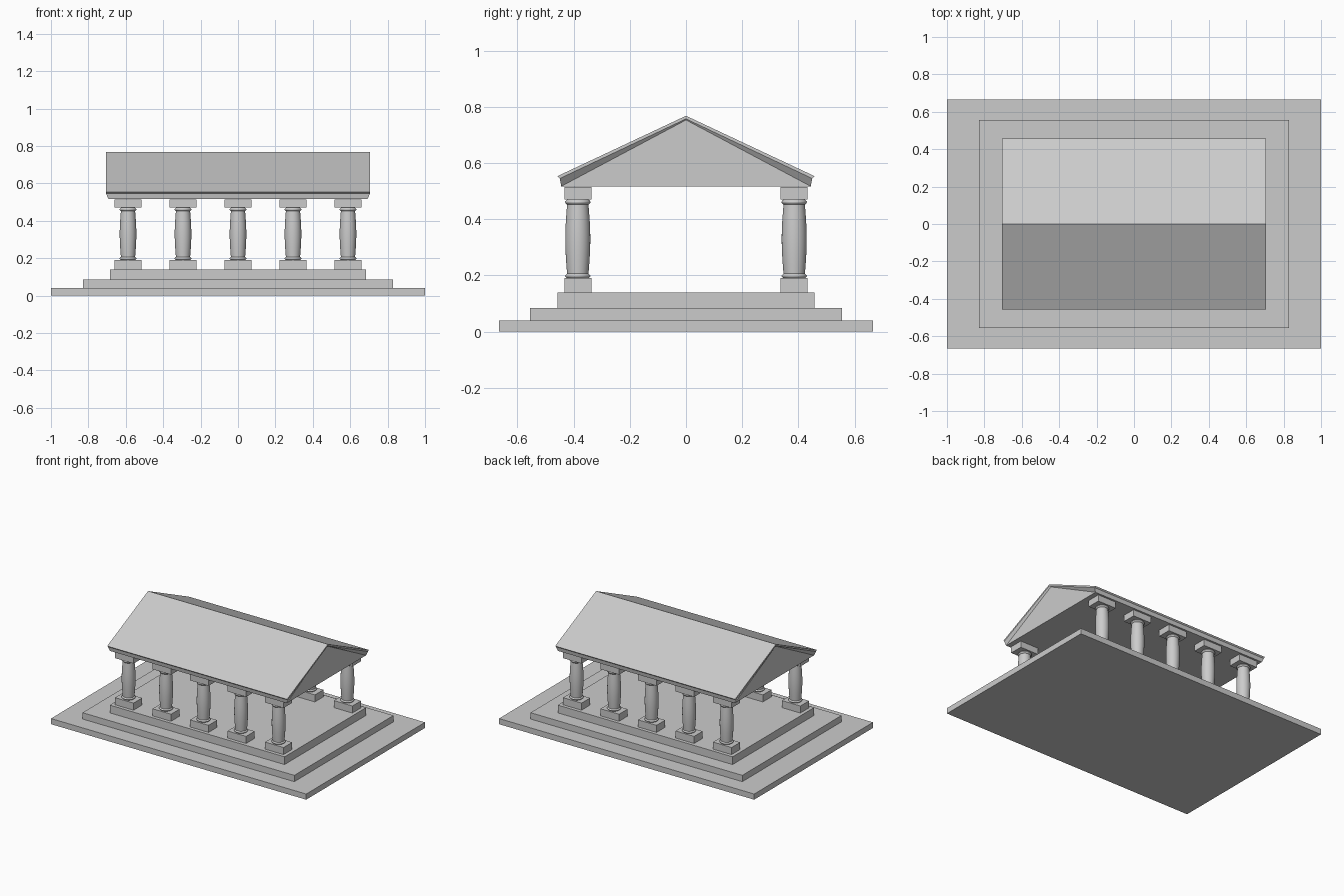
import bpy
import bmesh
import math

cube = bpy.data.objects.get("Cube")
if cube:
    bpy.data.objects.remove(cube, do_unlink=True)

stone = bpy.data.materials.new("grey_stone")
stone.use_nodes = True
GREY = (0.6, 0.6, 0.6, 1)
stone.diffuse_color = GREY
stone.node_tree.nodes["Principled BSDF"].inputs["Base Color"].default_value = GREY


def finish(bm, name):
    bmesh.ops.recalc_face_normals(bm, faces=bm.faces)
    mesh = bpy.data.meshes.new(name)
    bm.to_mesh(mesh)
    bm.free()
    mesh.materials.append(stone)
    obj = bpy.data.objects.new(name, mesh)
    bpy.context.collection.objects.link(obj)
    return obj


def box(name, x, y, half_x, half_y, z0, z1):
    bm = bmesh.new()
    bmesh.ops.create_cube(bm, size=1)
    for v in bm.verts:
        v.co = (x + v.co.x * 2 * half_x, y + v.co.y * 2 * half_y,
                z0 + (v.co.z + 0.5) * (z1 - z0))
    return finish(bm, name)


def lathe(name, x, y, profile, sides=32):
    bm = bmesh.new()
    rings = []
    for r, z in profile:
        rings.append([bm.verts.new((x + r * math.cos(2 * math.pi * i / sides),
                                    y + r * math.sin(2 * math.pi * i / sides), z))
                      for i in range(sides)])
    for low, high in zip(rings, rings[1:]):
        for i in range(sides):
            j = (i + 1) % sides
            bm.faces.new((low[i], low[j], high[j], high[i]))
    bm.faces.new(rings[0])
    bm.faces.new(rings[-1])
    obj = finish(bm, name)
    bpy.ops.object.select_all(action='DESELECT')
    obj.select_set(True)
    bpy.context.view_layer.objects.active = obj
    bpy.ops.object.shade_smooth_by_angle(angle=math.radians(35))
    return obj


def bead(z0, z1, inner, bulge, steps=8):
    # Half-round moulding profile
    return [(inner + bulge * math.sin(math.pi * i / steps), z0 + (z1 - z0) * i / steps)
            for i in range(steps + 1)]


# Stepped platform
box("lower_step", 0, 0, 1.0, 0.665, 0, 0.04)
box("middle_step", 0, 0, 0.83, 0.555, 0.04, 0.085)
box("upper_step", 0, 0, 0.685, 0.457, 0.085, 0.14)

# Two rows of swelling columns with plinths and capitals
shaft = [(0.038 + 0.0065 * math.sin(math.pi * i / 12), 0.206 + 0.246 * i / 12)
         for i in range(13)]
column_profile = bead(0.19, 0.206, 0.038, 0.007) + shaft[1:-1] + bead(0.452, 0.47, 0.038, 0.007)
for side, y in (("front", -0.385), ("back", 0.385)):
    for n in range(5):
        x = (n - 2) * 0.294
        tag = f"{side}_{n + 1}"
        box("plinth_" + tag, x, y, 0.0725, 0.048, 0.14, 0.19)
        lathe("column_" + tag, x, y, column_profile)
        box("capital_" + tag, x, y, 0.0725, 0.048, 0.47, 0.515)

# Pitched roof with a thin rim around each slightly recessed gable
bm = bmesh.new()
outer = [(-0.458, 0.553), (0, 0.768), (0.458, 0.553)]
rim = [(-0.449, 0.545), (0, 0.757), (0.449, 0.545)]
gable = [(-0.444, 0.517), (0, 0.753), (0.444, 0.517)]
ends = []
for s in (-1, 1):
    loops = [[bm.verts.new((s * x, y, z)) for y, z in pts]
             for x, pts in ((0.705, outer), (0.705, rim), (0.693, gable))]
    for a, b in zip(loops, loops[1:]):
        for i in range(2):
            bm.faces.new((a[i], a[i + 1], b[i + 1], b[i]))
    bm.faces.new(loops[2])
    ends.append(loops)
(lo, lr, lg), (ro, rr, rg) = ends
for i in range(2):
    bm.faces.new((lo[i], lo[i + 1], ro[i + 1], ro[i]))
for i in (0, 2):
    bm.faces.new((lo[i], lr[i], rr[i], ro[i]))
    bm.faces.new((lr[i], lg[i], rg[i], rr[i]))
bm.faces.new((lg[0], lg[2], rg[2], rg[0]))
finish(bm, "roof")
